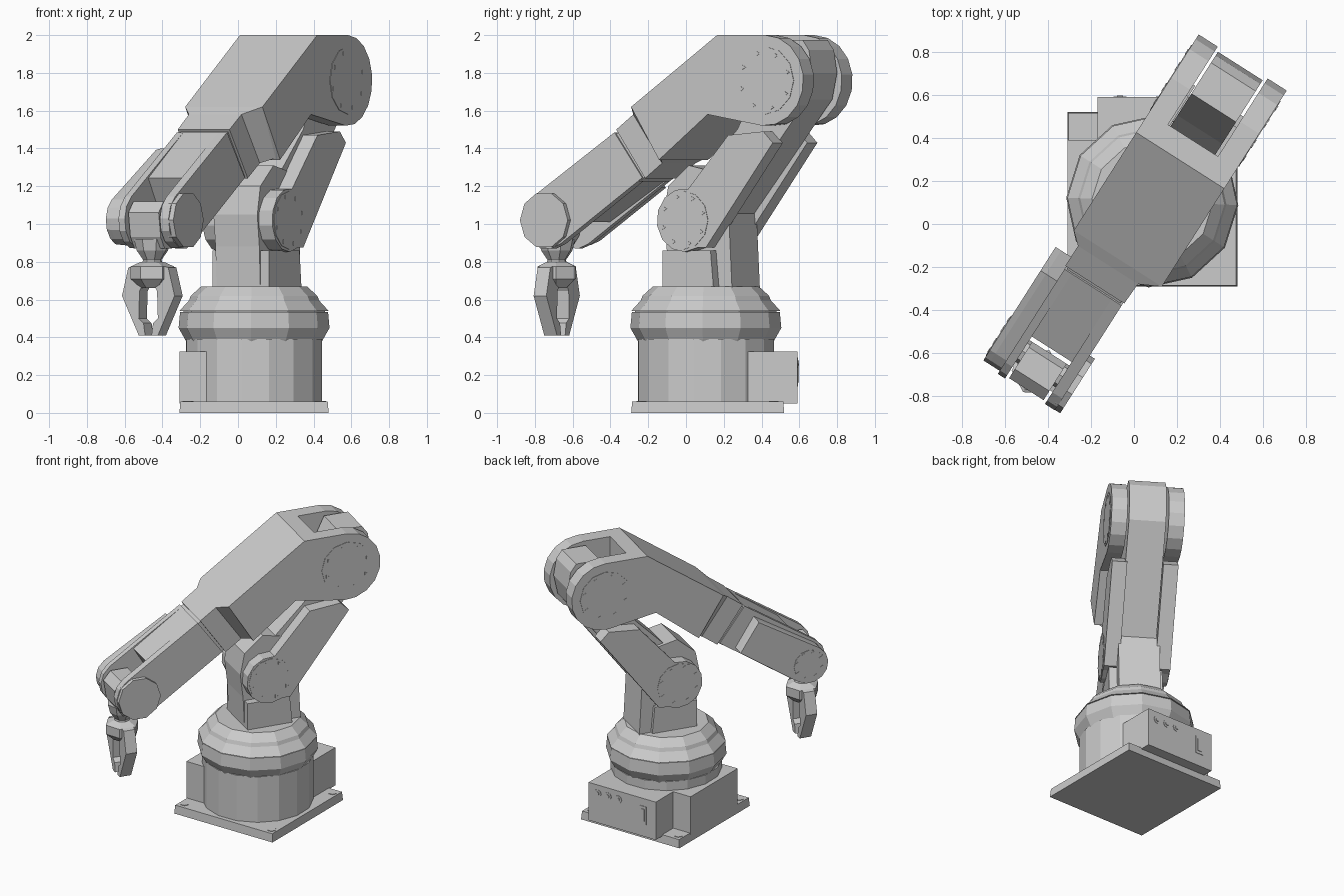
import bpy, bmesh
from math import sin, cos, pi, radians
from mathutils import Vector

if "Cube" in bpy.data.objects:
    bpy.data.objects.remove(bpy.data.objects["Cube"])

# The arm lies in a vertical plane turned about the base axis:
# u runs along the arm (gripper at -u), v runs sideways, z is up.
AX, AY, TURN = 0.085, 0.105, radians(57.5)
CU, SU = cos(TURN), sin(TURN)


def arm(u, v, z):
    return Vector((AX + CU * u + SU * v, AY + SU * u - CU * v, z))


def finish(name, bm):
    bmesh.ops.recalc_face_normals(bm, faces=bm.faces)
    me = bpy.data.meshes.new(name)
    bm.to_mesh(me)
    bm.free()
    ob = bpy.data.objects.new(name, me)
    bpy.context.collection.objects.link(ob)
    return ob


def loft(name, rings):
    """Skin closed rings of equal length and cap both ends."""
    bm = bmesh.new()
    vs = [[bm.verts.new(p) for p in r] for r in rings]
    n = len(vs[0])
    for a, b in zip(vs, vs[1:]):
        for i in range(n):
            bm.faces.new((a[i], a[(i + 1) % n], b[(i + 1) % n], b[i]))
    bm.faces.new(vs[0])
    bm.faces.new(vs[-1])
    return finish(name, bm)


def slab(name, profile, v0, v1):
    """Side profile (u, z) extruded across the arm."""
    return loft(name, [[arm(u, v, z) for u, z in profile] for v in (v0, v1)])


def box(name, x0, x1, y0, y1, z0, z1):
    return loft(name, [[(x0, y0, z), (x1, y0, z), (x1, y1, z), (x0, y1, z)] for z in (z0, z1)])


def arc(cu, cz, r, a0, a1, n):
    return [(cu + r * cos(radians(a0 + (a1 - a0) * i / n)),
             cz + r * sin(radians(a0 + (a1 - a0) * i / n))) for i in range(n + 1)]


def disc(cu, cz, r, n=12):
    return arc(cu, cz, r, 0, 360, n)[:-1]


def lathe(name, steps, u=0, v=0, n=14):
    """Rings of (radius, z) about a vertical axis in arm space."""
    return loft(name, [[arm(u + r * cos(2 * pi * i / n), v + r * sin(2 * pi * i / n), z)
                        for i in range(n)] for r, z in steps])


def cap(name, cu, cz, r, v, side):
    """Round joint cover with a ring of screws."""
    slab(name, disc(cu, cz, r), v - 0.02 * side, v + 0.003 * side)
    for k in range(8):
        a = 2 * pi * k / 8 + 0.3
        slab(name + "_screw", disc(cu + r * 0.83 * cos(a), cz + r * 0.83 * sin(a), 0.013, 3),
             v, v + 0.006 * side)


# Base plate with corner screws
loft("base_plate", [[(x0, y0, z), (x1, y0, z), (x1, y1, z), (x0, y1, z)]
                    for x0, x1, y0, y1, z in ((-.31, .48, -.29, .52, 0), (-.305, .475, -.285, .515, .06))])
for x in (-0.265, 0.435):
    for y in (-0.235, 0.465):
        loft("plate_screw", [[(x + .03 * cos(pi * i / 3), y + .03 * sin(pi * i / 3), z)
                              for i in range(6)] for z in (.05, .064)])

# Base drum and electronics boxes
lathe("base_drum", [(.366, .05), (.366, .39)], n=16)
box("side_box", -.31, .1, -.15, .39, .05, .325)
box("rear_box", -.17, .37, .1, .59, .05, .325)

# Rear sockets and switch
for x in (.296, .214, .131):
    for name, r, y in (("socket_rim", .028, .593), ("socket_pin", .013, .597)):
        loft(name, [[(x + r * cos(pi * i / 4), yy, .265 + r * sin(pi * i / 4))
                     for i in range(8)] for yy in (.58, y)])
box("switch_frame", -.095, -.035, .58, .593, .14, .27)
box("switch", -.08, -.05, .58, .597, .16, .25)

# Rotating collar
lathe("lower_collar", [(.355, .37), (.40, .45), (.392, .535)], n=12)
lathe("collar_gap", [(.375, .53), (.375, .545)], n=12)
lathe("upper_collar", [(.395, .54), (.345, .595), (.335, .62), (.28, .67)], n=12)

# Turret
slab("turret_foot", [(-.15, .65), (.17, .65), (.15, .86), (-.15, .86)], -.165, .19)
slab("turret_column", [(-.15, .66), (.25, .66), (.225, 1.14), (.12, 1.28), (-.02, 1.31),
                       (-.15, 1.2), (-.18, 1.05), (-.16, .88)], -.14, .135)

# Upper arm: central beam and two side plates pivoting at the shoulder
SHOULDER, ELBOW, WRIST = (0, 1.02), (.532, 1.76), (-.91, 1.02)
slab("upper_arm_beam", [(-.1, 1.12), (.12, .92), (.55, 1.45), (.72, 1.66), (.75, 1.8),
                        (.73, 1.92), (.69, 1.975), (.52, 1.975), (.4, 1.72), (.28, 1.5)], -.116, .13)
plate = arc(*SHOULDER, .168, 80, 300, 8) + [(.14, .875), (.56, 1.43), (.5, 1.49), (.28, 1.47)]
for s in (-1, 1):
    slab("upper_arm_plate", plate, s * .12, s * .22)
    cap("shoulder_cap", *SHOULDER, .155, s * .22, s)

# Elbow housing: two fork cheeks, a centre block and a tapered neck
cheek = arc(*ELBOW, .24, -95, 90, 9) + [(.23, 2.0), (-.31, 1.62), (-.135, 1.34), (.17, 1.58)]
for s, v0, v1 in ((-1, -.13, -.235), (1, .145, .25)):
    slab("elbow_cheek", cheek, v0, v1)
    cap("elbow_cap", *ELBOW, .18, v1, s)
slab("elbow_block", [(.34, 2.0), (.23, 2.0), (-.31, 1.62), (-.135, 1.34), (.17, 1.58), (.34, 1.68)],
     -.14, .15)


def section(u, z, v0, v1, t):
    """Rectangle square to the forearm: top edge at (u, z), depth t."""
    du, dz = t * .574, -t * .819
    return [arm(u, v0, z), arm(u, v1, z), arm(u + du, v1, z + dz), arm(u + du, v0, z + dz)]


loft("elbow_neck", [section(-.31, 1.62, -.235, .25, .32), section(-.36, 1.58, -.18, .15, .315),
                    section(-.47, 1.5, -.18, .145, .315)])
loft("forearm_seam", [section(-.46, 1.49, -.165, .13, .29), section(-.5, 1.462, -.165, .13, .29)])

# Forearm: solid middle and a fork around the wrist
tip = arc(*WRIST, .152, 125, 305, 7)
slab("forearm_block", [(-.485, 1.485), (-.83, 1.243), (-.69, 1.01), (-.31, 1.25)], -.14, .1)
for v0, v1 in ((-.175, -.135), (.085, .14)):
    slab("forearm_cheek", tip + [(-.31, 1.245), (-.485, 1.485)], v0, v1)
cover = arc(*WRIST, .135, 125, 305, 7) + [(-.42, 1.195), (-.55, 1.4)]
loft("forearm_side_cover", [[arm(u, v, WRIST[1] + (z - WRIST[1]) * k) for u, z in cover]
                            for v, k in ((-.16, 1), (-.235, 1), (-.265, .98))])
cap("wrist_cap", *WRIST, .11, -.265, -1)
slab("wrist_cover", disc(*WRIST, .15, 10), .12, .168)

# Wrist body and neck
GU, GV = -.955, -.03
body = [(-1.03, .93), (-.99, .87), (-.92, .87), (-.87, .94), (-.85, 1.07),
        (-.88, 1.12), (-1.0, 1.12), (-1.05, 1.06)]
slab("wrist_body", body, -.12, .07)
slab("wrist_axle", disc(*WRIST, .06, 8), -.15, .1)
lathe("wrist_neck", [(.10, .92), (.085, .86), (.05, .81), (.06, .78)], GU, GV, 8)

# Gripper: palm and two mirrored fingers
lathe("gripper_palm", [(.06, .8), (.115, .775), (.115, .71), (.06, .66)], GU, GV, 6)
finger = [(.04, .67), (.08, .78), (.125, .77), (.165, .62), (.06, .41), (.02, .41),
          (.03, .475), (.06, .5), (.055, .645)]
for s in (-1, 1):
    loft("finger", [[arm(GU + d, GV + s * v, z) for v, z in finger] for d in (-.04, .04)])
